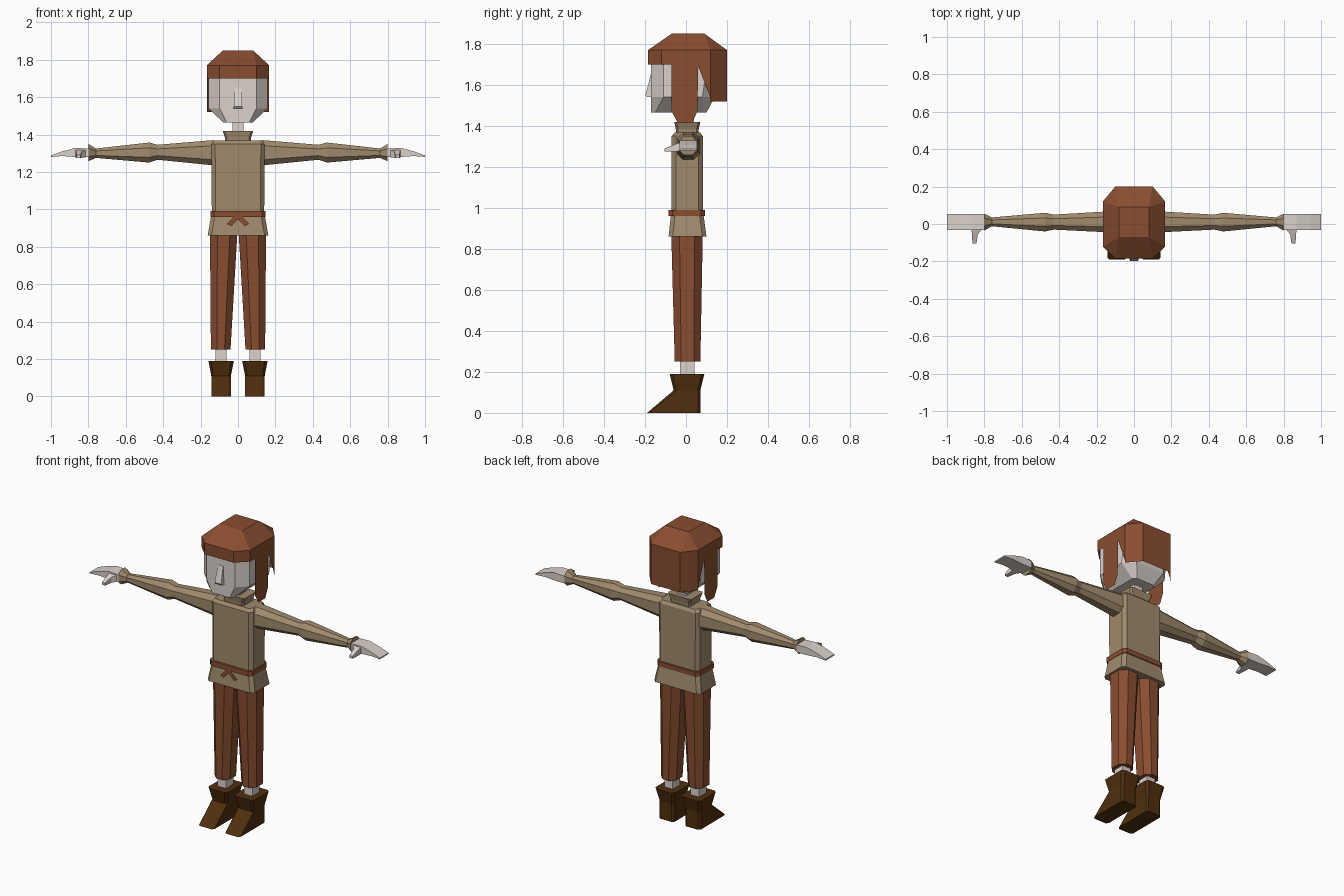
import bpy, bmesh


def material(name, rgb):
    m = bpy.data.materials.new(name)
    m.diffuse_color = (*rgb, 1)
    return m


SKIN = material("skin", (0.70, 0.64, 0.60))
HAIR = material("red_brown", (0.25, 0.075, 0.03))
SHIRT = material("tan_cloth", (0.35, 0.26, 0.155))
BOOT = material("dark_leather", (0.08, 0.028, 0.004))


def finish(name, bm, mat, mirror, recalc=True):
    if recalc:
        bmesh.ops.recalc_face_normals(bm, faces=bm.faces)
    me = bpy.data.meshes.new(name)
    bm.to_mesh(me)
    bm.free()
    me.materials.append(mat)
    ob = bpy.data.objects.new(name, me)
    bpy.context.collection.objects.link(ob)
    if mirror:
        ob.modifiers.new("mirror", 'MIRROR').use_clip = True
    return ob


def ring(a0, a1, b0, b1, c):
    """Rectangle, with chamfered corners when c > 0."""
    if c == 0:
        return [(a0, b0), (a1, b0), (a1, b1), (a0, b1)]
    return [(a0 + c, b0), (a1 - c, b0), (a1, b0 + c), (a1, b1 - c),
            (a1 - c, b1), (a0 + c, b1), (a0, b1 - c), (a0, b0 + c)]


def loft(name, mat, sections, axis='z', mirror=False):
    """Sections are (position on axis, a0, a1, b0, b1, chamfer)."""
    bm = bmesh.new()
    place = {'z': lambda t, a, b: (a, b, t),
             'x': lambda t, a, b: (t, a, b),
             'y': lambda t, a, b: (a, t, b)}[axis]
    rows = [[bm.verts.new(place(s[0], a, b)) for a, b in ring(*s[1:])]
            for s in sections]
    n = len(rows[0])
    for r, q in zip(rows, rows[1:]):
        for i in range(n):
            j = (i + 1) % n
            bm.faces.new((r[i], r[j], q[j], q[i]))
    bm.faces.new(rows[0][::-1])
    bm.faces.new(rows[-1])
    return finish(name, bm, mat, mirror)


def polygons(name, mat, faces, mirror=True):
    bm = bmesh.new()
    for f in faces:
        bm.faces.new([bm.verts.new(p) for p in f])
    bmesh.ops.remove_doubles(bm, verts=bm.verts, dist=0.0005)
    return finish(name, bm, mat, mirror, False)


# Head, nose, neck
loft("head", SKIN, [
    (1.465, -.08, .08, -.17, .10, .02),
    (1.54, -.158, .158, -.17, .14, .06),
    (1.76, -.158, .158, -.17, .17, .06)])
loft("nose", SKIN, [
    (1.54, -.025, .025, -.19, -.165, 0),
    (1.55, -.022, .022, -.198, -.165, 0),
    (1.65, -.018, .018, -.172, -.165, 0)])
loft("neck", SKIN, [
    (1.36, -.03, .03, -.03, .04, 0),
    (1.48, -.03, .03, -.03, .04, 0)])

# Hair: right half of crown, fringe, side lock and back, then mirrored
W, F, B, Z, T = .167, -.185, .2, 1.77, 1.85
side = [(-.12, Z), (-.12, 1.70), (-.07, 1.70), (-.07, 1.47), (-.04, 1.415),
        (.03, 1.415), (.055, 1.47), (.06, 1.69), (.115, 1.55), (.12, 1.52), (.12, Z)]
polygons("hair", HAIR, [
    [(0, -.07, T), (.08, -.07, T), (.08, .09, T), (0, .09, T)],
    [(0, F, Z), (.1, F, Z), (.08, -.07, T), (0, -.07, T)],
    [(.1, F, Z), (W, -.12, Z), (.08, -.07, T)],
    [(W, -.12, Z), (W, .12, Z), (.08, .09, T), (.08, -.07, T)],
    [(W, .12, Z), (.1, B, Z), (.08, .09, T)],
    [(.1, B, Z), (0, B, Z), (0, .09, T), (.08, .09, T)],
    [(0, F, 1.70), (.1, F, 1.70), (.1, F, Z), (0, F, Z)],
    [(.1, F, 1.70), (W, -.12, 1.70), (W, -.12, Z), (.1, F, Z)],
    [(W, y, z) for y, z in reversed(side)][::-1],
    [(W, .12, 1.52), (.1, B, 1.52), (.1, B, Z), (W, .12, Z)],
    [(.1, B, 1.52), (0, B, 1.52), (0, B, Z), (.1, B, Z)]])

# Shirt: collar, torso, skirt
loft("collar", SHIRT, [
    (1.36, -.068, .068, -.048, .06, .01),
    (1.385, -.07, .07, -.05, .062, .01),
    (1.42, -.082, .082, -.057, .07, .01)])
loft("torso", SHIRT, [
    (.95, -.14, .14, -.07, .082, .02),
    (1.35, -.142, .142, -.07, .082, .02),
    (1.368, -.13, .13, -.055, .07, .02)])
loft("tunic_skirt", SHIRT, [
    (.86, -.162, .162, -.085, .1, .02),
    (.97, -.143, .143, -.073, .085, .02)])

# Belt and knot tails
loft("belt", HAIR, [
    (.96, -.147, .147, -.085, .092, .02),
    (.99, -.147, .147, -.085, .092, .02)])
y = -.09
polygons("belt_tail", HAIR, [
    [(0, y, .975), (.0, y, .948), (.035, y, .91), (.06, y, .922), (.012, y, .968)]])

# Sleeves
loft("sleeve", SHIRT, [
    (.13, -.045, .068, 1.235, 1.37, .03),
    (.43, -.03, .05, 1.265, 1.345, .022),
    (.475, -.04, .06, 1.25, 1.357, .028),
    (.76, -.012, .035, 1.275, 1.325, .013),
    (.80, -.035, .055, 1.257, 1.35, .025)], 'x', True)

# Hands
loft("hand", SKIN, [
    (.77, -.01, .03, 1.28, 1.32, 0),
    (.80, -.032, .054, 1.28, 1.325, 0),
    (.87, -.032, .054, 1.28, 1.328, 0),
    (.94, -.032, .054, 1.285, 1.31, 0),
    (1.0, -.032, .054, 1.28, 1.288, 0)], 'x', True)
loft("thumb", SKIN, [
    (-.105, .842, .864, 1.275, 1.29, 0),
    (-.055, .835, .866, 1.275, 1.31, 0),
    (-.02, .805, .872, 1.28, 1.322, 0)], 'y', True)

# Trousers, ankles, boots
loft("trouser_leg", HAIR, [
    (.25, .04, .145, -.055, .07, .032),
    (.88, .003, .15, -.072, .082, .04)], mirror=True)
loft("ankle", SKIN, [
    (.12, .062, .12, -.03, .042, 0),
    (.28, .062, .12, -.03, .042, 0)], mirror=True)
loft("boot", BOOT, [
    (0, .038, .143, -.19, .07, .012),
    (.11, .038, .143, -.06, .07, .012),
    (.19, .022, .158, -.08, .09, .015)], mirror=True)
